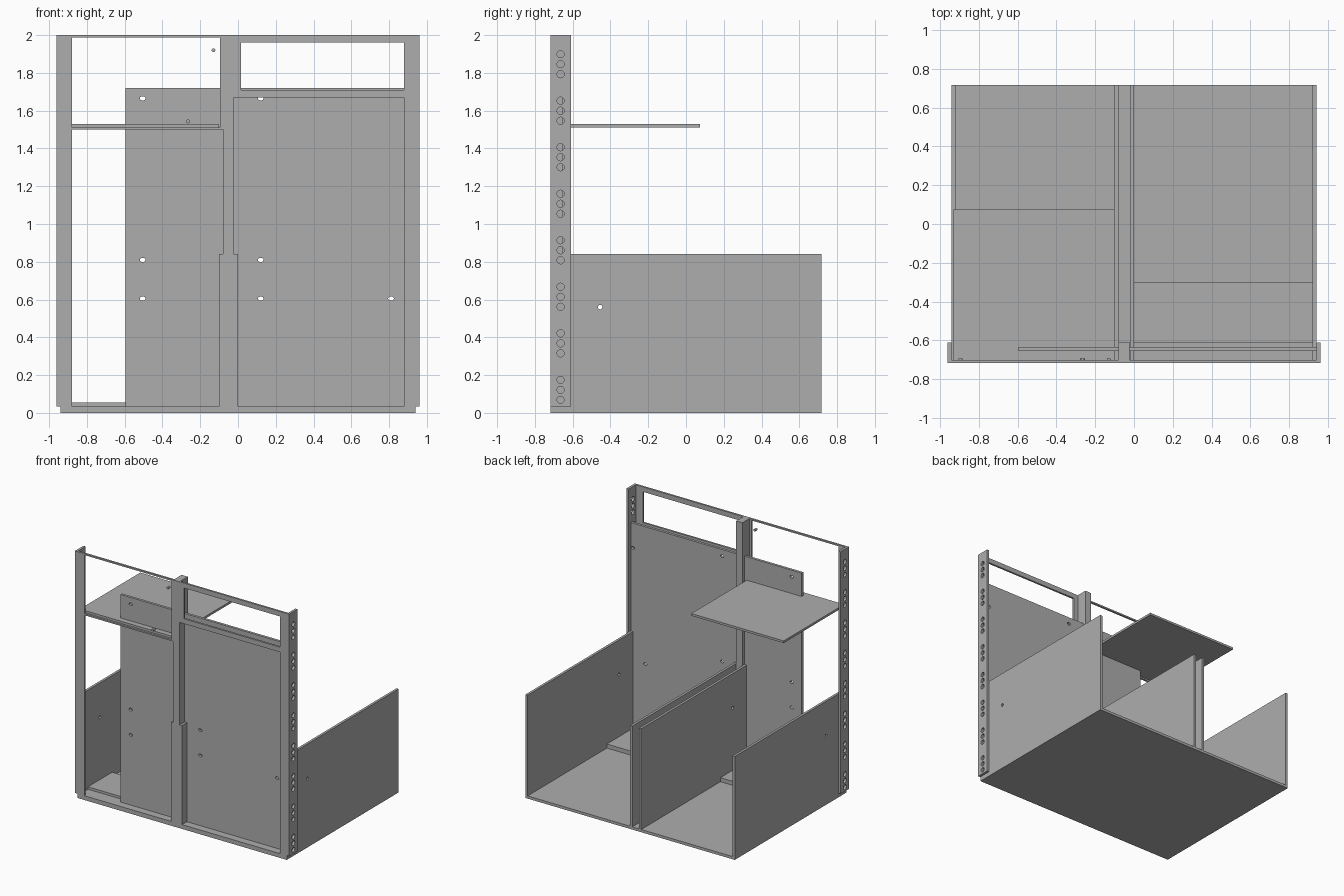
import bpy, bmesh
from mathutils import Matrix, Vector

if "Cube" in bpy.data.objects:
    bpy.data.objects.remove(bpy.data.objects["Cube"], do_unlink=True)

grey = bpy.data.materials.new("plain grey")
grey.use_nodes = True
grey.diffuse_color = (0.42, 0.42, 0.42, 1)
grey.node_tree.nodes["Principled BSDF"].inputs["Base Color"].default_value = grey.diffuse_color

FRONT, BACK, FLANGE = -0.717, 0.717, -0.61
SKIN = FRONT + 0.016      # rear of the front frame
FLOOR, LIP, SIDE = 0.022, 0.035, 0.84


def make(name, bm):
    bmesh.ops.recalc_face_normals(bm, faces=bm.faces)
    mesh = bpy.data.meshes.new(name)
    bm.to_mesh(mesh)
    bm.free()
    mesh.materials.append(grey)
    obj = bpy.data.objects.new(name, mesh)
    bpy.context.collection.objects.link(obj)
    return obj


def box(name, x, y, z):
    bm = bmesh.new()
    bmesh.ops.create_cube(bm, size=1)
    lo, hi = Vector((x[0], y[0], z[0])), Vector((x[1], y[1], z[1]))
    bmesh.ops.scale(bm, vec=hi - lo, verts=bm.verts)
    bmesh.ops.translate(bm, vec=(lo + hi) / 2, verts=bm.verts)
    return make(name, bm)


def pins(name, centres, axis, radius, length, squash=1):
    """Round pins along x or y, used as cutters and as screws."""
    bm = bmesh.new()
    direction = Vector((1, 0, 0)) if axis == "x" else Vector((0, 1, 0))
    turn = direction.to_track_quat("Z", "Y").to_matrix().to_4x4()
    for c in centres:
        flat = Matrix.Diagonal((1, 1, squash, 1))
        bmesh.ops.create_cone(bm, cap_ends=True, segments=20, radius1=radius,
                              radius2=radius, depth=length,
                              matrix=Matrix.Translation(c) @ flat @ turn)
    return make(name, bm)


def drill(obj, centres, axis, radius, squash=1):
    cutter = pins("hole_cutter", centres, axis, radius, 0.08, squash)
    cutter.hide_render = True
    mod = obj.modifiers.new("holes", "BOOLEAN")
    mod.operation, mod.object, mod.solver = "DIFFERENCE", cutter, "EXACT"
    deps = bpy.context.evaluated_depsgraph_get()
    mesh = bpy.data.meshes.new_from_object(obj.evaluated_get(deps))
    obj.modifiers.clear()
    obj.data = mesh
    bpy.data.objects.remove(cutter, do_unlink=True)


# Base
box("floor", (-0.94, 0.94), (FRONT, BACK), (0, FLOOR))
box("front_lip", (-0.94, 0.94), (FRONT, FLANGE), (FLOOR, LIP))
box("right_floor_plate", (-0.92, -0.1), (FLANGE, -0.299), (FLOOR, 0.055))
box("left_floor_plate", (0, 0.92), (FLANGE, -0.299), (FLOOR, 0.055))

# Side walls and the pair of dividers, each with one hole
for name, x0 in (("right_wall", -0.94), ("right_divider", -0.1),
                 ("left_divider", -0.02), ("left_wall", 0.92)):
    wall = box(name, (x0, x0 + 0.02), (SKIN, BACK), (FLOOR, SIDE))
    drill(wall, [(x0 + 0.01, -0.455, 0.56)], "x", 0.012)

# Angle-section uprights with groups of three holes
heights = [0.069 + 0.2463 * g + 0.053 * i for g in range(8) for i in range(3)]
for name, s in (("right_upright", -1), ("left_upright", 1)):
    outer, inner = 0.962 * s, 0.942 * s
    profile = [(outer, FRONT), (0.878 * s, FRONT), (0.878 * s, SKIN),
               (inner, SKIN), (inner, FLANGE), (outer, FLANGE)]
    bm = bmesh.new()
    face = bm.faces.new([bm.verts.new((x, y, LIP)) for x, y in profile])
    up = bmesh.ops.extrude_face_region(bm, geom=[face])["geom"]
    bmesh.ops.translate(bm, vec=(0, 0, 2 - LIP),
                        verts=[v for v in up if isinstance(v, bmesh.types.BMVert)])
    upright = make(name, bm)
    drill(upright, [(0.952 * s, -0.664, z) for z in heights], "x", 0.019)

# Centre post and front frame rails
box("centre_post", (-0.08, -0.024), (FRONT, FLANGE), (LIP, 2))
frame = (FRONT, SKIN)
box("lower_post_cover", (-0.1, 0), frame, (LIP, SIDE))
box("upper_post_cover", (-0.096, -0.08), frame, (1.5, 2))
box("upper_post_cover_left", (-0.024, 0.016), frame, (1.67, 2))
box("right_top_rail", (-0.878, -0.096), frame, (1.988, 2))
box("right_middle_rail", (-0.878, -0.096), frame, (1.5, 1.512))
box("left_top_rail", (0.016, 0.878), frame, (1.96, 2))
box("left_middle_rail", (0.016, 0.878), frame, (1.67, 1.71))

# Upright panel behind the frame
panel = box("upright_panel", (-0.595, 0.94), (-0.655, -0.634), (LIP, 1.72))
holes = [(x, -0.645, z) for x in (-0.505, 0.12) for z in (0.605, 0.81, 1.665)]
holes += [(0.81, -0.645, 0.605), (0.92, -0.645, 1.52)]
drill(panel, holes, "y", 0.015, 0.75)

# Shelf and small screws
box("shelf", (-0.93, -0.1), (SKIN, 0.075), (1.512, 1.53))
pins("screws", [(-0.13, -0.705, 1.92), (-0.265, -0.705, 1.543),
                (-0.895, -0.705, 1.6)], "y", 0.01, 0.024)
